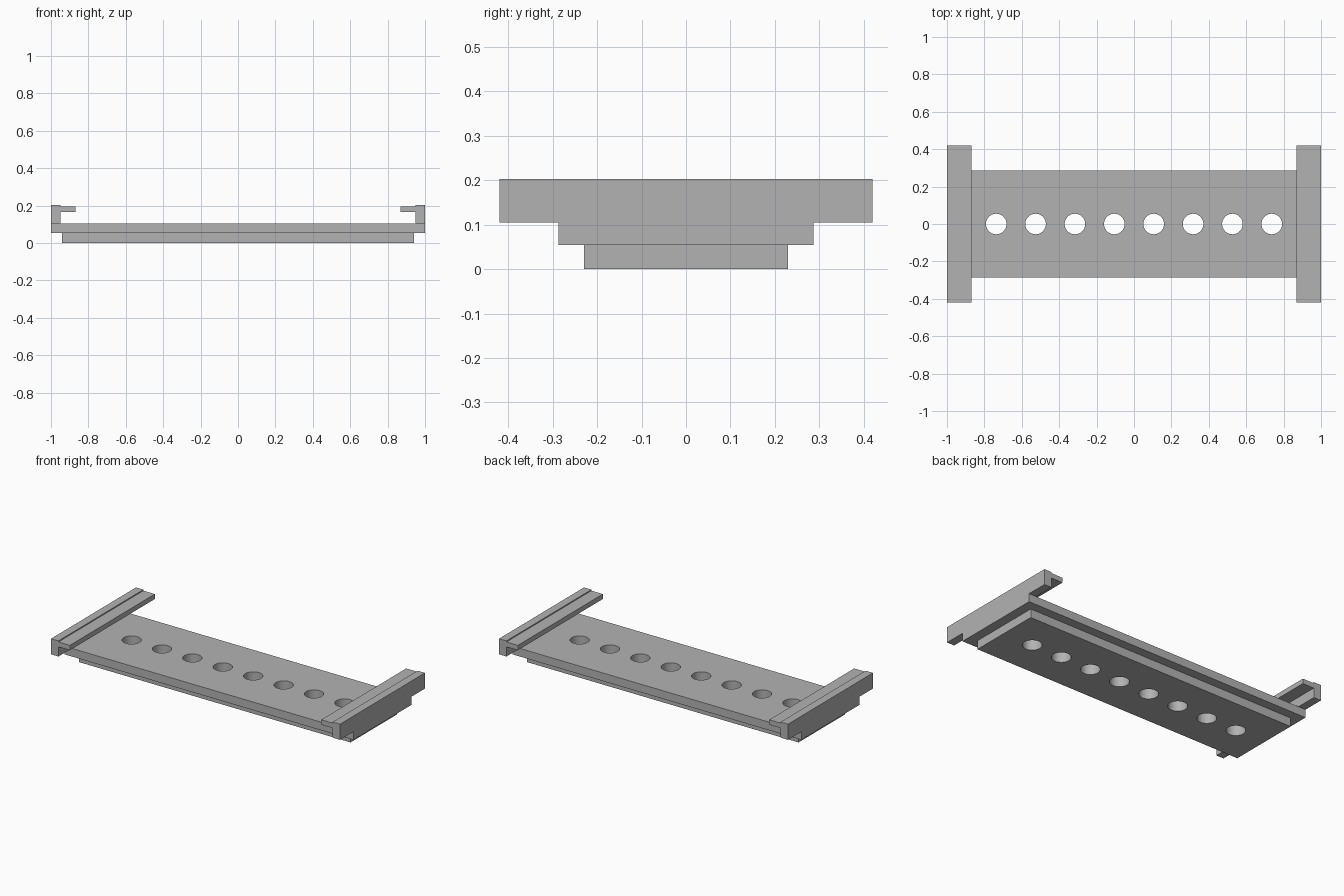
import bpy, bmesh, math

if "Cube" in bpy.data.objects:
    bpy.data.objects.remove(bpy.data.objects["Cube"])

grey = bpy.data.materials.new("plain grey")
grey.diffuse_color = (0.45, 0.45, 0.45, 1)
grey.use_nodes = True
grey.node_tree.nodes["Principled BSDF"].inputs["Base Color"].default_value = grey.diffuse_color


def extrude(name, points, axis, lo, hi):
    """Extrude a 2D outline along y (points are x, z) or z (points are x, y)."""
    bm = bmesh.new()
    place = (lambda a, b, t: (a, t, b)) if axis == 'y' else (lambda a, b, t: (a, b, t))
    face = bm.faces.new([bm.verts.new(place(a, b, lo)) for a, b in points])
    ext = bmesh.ops.extrude_face_region(bm, geom=[face])
    verts = [g for g in ext["geom"] if isinstance(g, bmesh.types.BMVert)]
    bmesh.ops.translate(bm, verts=verts, vec=place(0, 0, hi - lo))
    bmesh.ops.recalc_face_normals(bm, faces=bm.faces)
    mesh = bpy.data.meshes.new(name)
    bm.to_mesh(mesh)
    bm.free()
    mesh.materials.append(grey)
    obj = bpy.data.objects.new(name, mesh)
    bpy.context.collection.objects.link(obj)
    return obj


def rect(hx, hy):
    return [(-hx, -hy), (hx, -hy), (hx, hy), (-hx, hy)]


# Stepped tray: narrow base under a wider deck
base = extrude("lower_base", rect(0.94, 0.23), 'z', 0, 0.054)
deck = extrude("deck_plate", rect(1.0, 0.287), 'z', 0.054, 0.105)

# Row of eight round through-holes
bm = bmesh.new()
for i in range(8):
    new = bmesh.ops.create_cone(bm, cap_ends=True, segments=48, radius1=0.055,
                                radius2=0.055, depth=0.4)
    bmesh.ops.translate(bm, verts=new["verts"], vec=((i - 3.5) * 0.2105, 0, 0.05))
mesh = bpy.data.meshes.new("hole_cutter")
bm.to_mesh(mesh)
bm.free()
mesh.materials.append(grey)
cutter = bpy.data.objects.new("hole_cutter", mesh)
bpy.context.collection.objects.link(cutter)
cutter.hide_render = True
cutter.hide_viewport = True
cutter.display_type = 'WIRE'
for obj in (base, deck):
    mod = obj.modifiers.new("holes", 'BOOLEAN')
    mod.operation = 'DIFFERENCE'
    mod.solver = 'EXACT'
    mod.object = cutter

# End rails: upright wall with an inward lip set slightly below its top
profile = [(1.0, 0.105), (1.0, 0.203), (0.949, 0.203), (0.949, 0.196),
           (0.87, 0.196), (0.87, 0.165), (0.949, 0.165), (0.949, 0.105)]
for side, sx in (("left", -1), ("right", 1)):
    extrude(side + "_end_rail", [(sx * x, z) for x, z in profile], 'y', -0.42, 0.42)

# Smooth hole walls, crisp edges
bpy.ops.object.select_all(action='DESELECT')
for obj in (base, deck):
    obj.select_set(True)
bpy.context.view_layer.objects.active = deck
bpy.ops.object.shade_smooth_by_angle(angle=math.radians(30))
